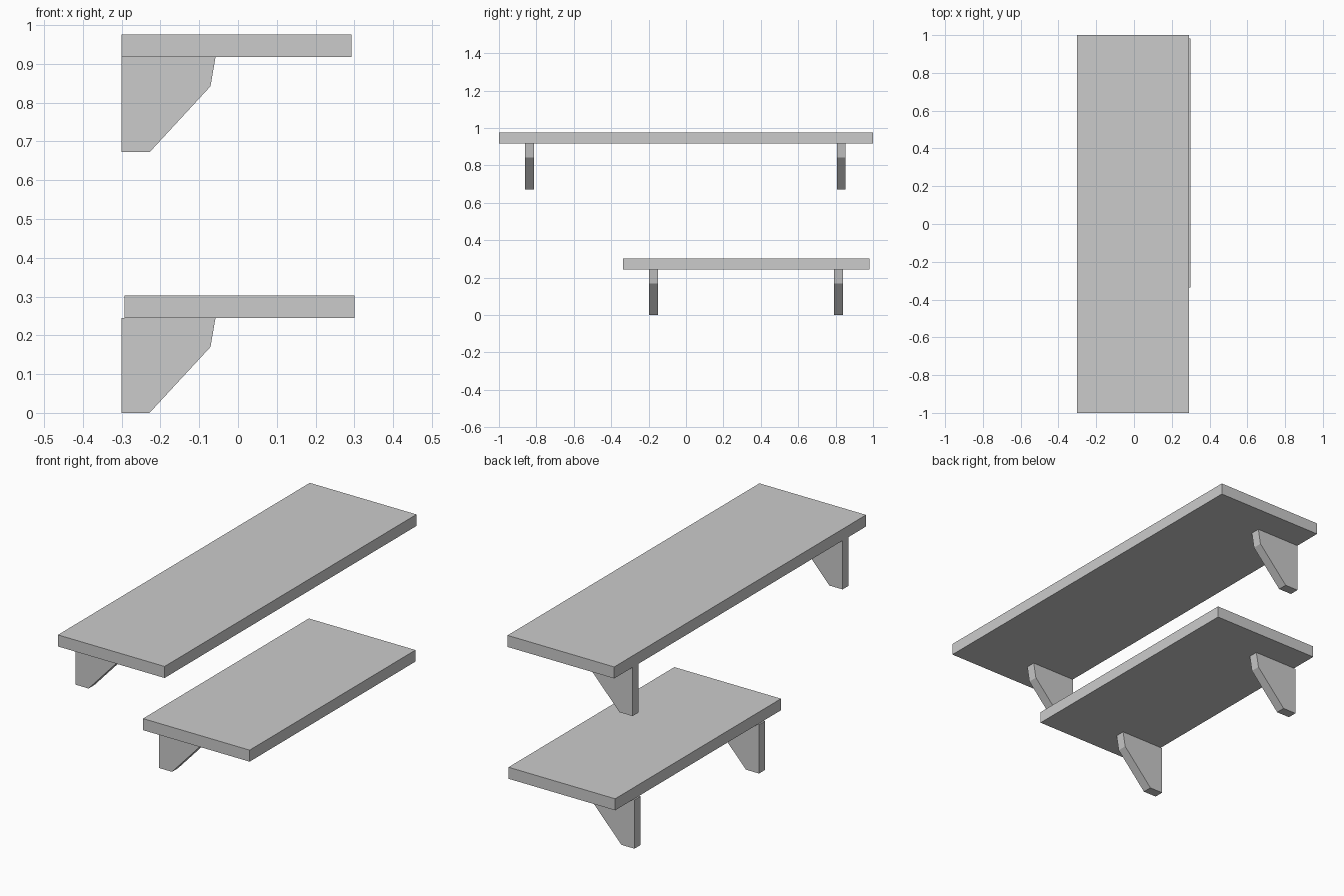
import bpy

if "Cube" in bpy.data.objects:
    bpy.data.objects.remove(bpy.data.objects["Cube"])


def extrude_profile(name, profile, y0, y1):
    """Extrude an (x, z) profile along y into a closed solid."""
    n = len(profile)
    verts = [(x, y, z) for y in (y0, y1) for x, z in profile]
    faces = [tuple(range(n)), tuple(reversed(range(n, 2 * n)))]
    faces += [(i, i + n, (i + 1) % n + n, (i + 1) % n) for i in range(n)]
    mesh = bpy.data.meshes.new(name)
    mesh.from_pydata(verts, [], faces)
    obj = bpy.data.objects.new(name, mesh)
    bpy.context.collection.objects.link(obj)
    return obj


BOARD = 0.058       # board thickness
DROP = 0.245        # bracket height
WIDTH = 0.048       # bracket thickness

# Bracket side profile, bottom at z = 0, counter-clockwise seen from the front
BRACKET = [(-0.301, 0), (-0.228, 0), (-0.071, 0.170), (-0.058, DROP), (-0.301, DROP)]


def shelf(name, base, x0, x1, y0, y1, bracket_ys):
    # Flat board
    z0, z1 = base + DROP, base + DROP + BOARD
    extrude_profile(name + "_board", [(x0, z0), (x1, z0), (x1, z1), (x0, z1)], y0, y1)
    # Pair of brackets under the board
    for side, y in zip(("front", "back"), bracket_ys):
        profile = [(x, z + base) for x, z in BRACKET]
        extrude_profile(f"{name}_{side}_bracket", profile, y, y + WIDTH)


shelf("lower_shelf", 0.0, -0.293, 0.300, -0.336, 0.981, (-0.198, 0.791))
shelf("upper_shelf", 0.672, -0.301, 0.292, -1.0, 1.0, (-0.861, 0.806))
